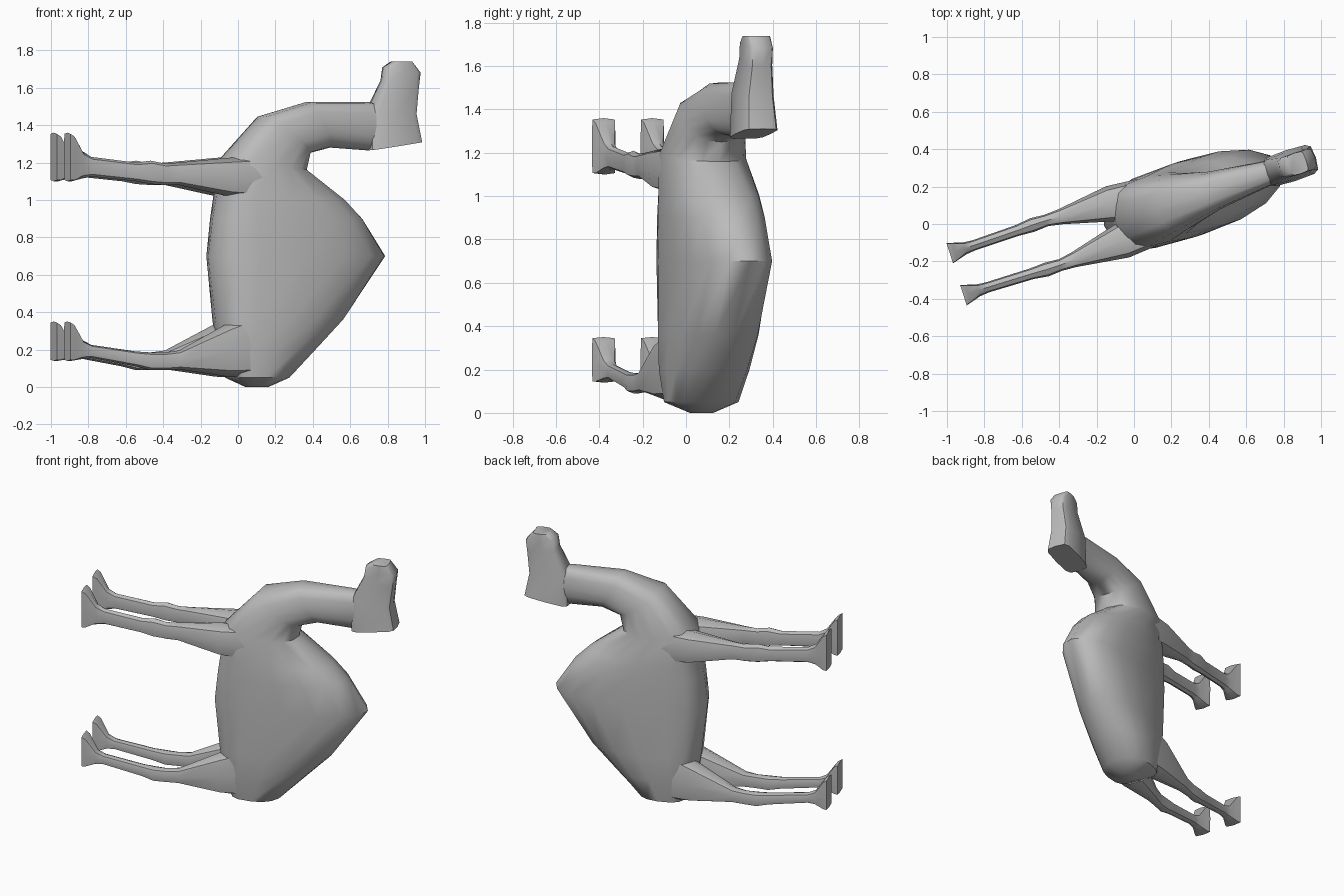
import bpy, bmesh, math
from mathutils import Matrix

cube = bpy.data.objects.get("Cube")
if cube:
    bpy.data.objects.remove(cube)

grey = bpy.data.materials.new("plain_grey")
grey.use_nodes = True
GREY = (0.5, 0.5, 0.5, 1)
grey.diffuse_color = GREY
grey.node_tree.nodes["Principled BSDF"].inputs["Base Color"].default_value = GREY

# The animal lies on its end: local x = its height, y = its side, z = its length
POSE = Matrix.Rotation(math.radians(18), 4, "Z") @ Matrix.Translation((0, 0.038, 0))


def bend(value, power):
    return math.copysign(abs(value) ** power, value)


def loft(name, rings, sides, side=0.0):
    """Skin rings (low point, high point, half width, centre offset, low power, high power)."""
    bm = bmesh.new()
    loops = []
    for (pu, pz), (qu, qz), half, offset, low, high in rings:
        loop = []
        for i in range(sides):
            t = 2 * math.pi * i / sides
            c, s = math.cos(t), math.sin(t)
            power = high if c > 0 else low
            k = bend(c, power) / 2
            loop.append(bm.verts.new(((pu + qu) / 2 + (qu - pu) * k,
                                      side * offset + half * bend(s, power),
                                      (pz + qz) / 2 + (qz - pz) * k)))
        loops.append(loop)
    for a, b in zip(loops, loops[1:]):
        for i in range(sides):
            j = (i + 1) % sides
            bm.faces.new((a[i], a[j], b[j], b[i]))
    bm.faces.new(loops[0])
    bm.faces.new(loops[-1])
    bmesh.ops.recalc_face_normals(bm, faces=bm.faces)
    bm.transform(POSE)
    mesh = bpy.data.meshes.new(name)
    bm.to_mesh(mesh)
    bm.free()
    mesh.materials.append(grey)
    obj = bpy.data.objects.new(name, mesh)
    bpy.context.collection.objects.link(obj)
    bpy.ops.object.select_all(action="DESELECT")
    obj.select_set(True)
    bpy.context.view_layer.objects.active = obj
    bpy.ops.object.shade_smooth_by_angle(angle=math.radians(50))


# Body, hump and neck: rump to throat, squarer on the belly side
trunk = [
    ((.06, 0), (.18, 0), .05),
    ((-.04, .05), (.29, .05), .165),
    ((-.09, .2), (.44, .2), .19),
    ((-.115, .36), (.6, .36), .2),
    ((-.155, .7), (.84, .7), .205),
    ((-.13, .9), (.71, .9), .205),
    ((-.11, 1.02), (.61, 1.0), .2),
    ((-.09, 1.2), (.39, 1.16), .185),
    ((.14, 1.45), (.41, 1.25), .15),
    ((.40, 1.525), (.53, 1.28), .105),
    ((.74, 1.525), (.74, 1.265), .07),
    ((.88, 1.50), (.88, 1.30), .06),
]
loft("body_and_neck", [(p, q, h, 0, .65, .9) for p, q, h in trunk], 16)

# Head: flared ears at the back, narrow muzzle
head = [
    ((.74, 1.265), (1.035, 1.31), .086),
    ((.74, 1.48), (1.005, 1.46), .075),
    ((.82, 1.64), (1.02, 1.6), .06),
    ((.83, 1.71), (1.03, 1.68), .06),
    ((.88, 1.74), (.98, 1.74), .058),
]
loft("head", [(p, q, h, 0, .5, .4) for p, q, h in head], 12)

# Legs: height, rear edge, front edge, half width, sideways offset
front = [
    (-.985, 1.10, 1.36, .057, .118), (-.96, 1.10, 1.345, .05, .118),
    (-.90, 1.115, 1.26, .033, .118), (-.85, 1.125, 1.23, .028, .118),
    (-.6, 1.1, 1.2, .03, .122), (-.52, 1.085, 1.21, .038, .125),
    (-.44, 1.08, 1.195, .032, .125), (-.36, 1.08, 1.2, .042, .12),
    (-.08, 1.02, 1.225, .098, .102), (.15, 1.0, 1.24, .08, .1),
]
rear = [
    (-.985, .14, .35, .057, .118), (-.96, .14, .335, .05, .118),
    (-.90, .15, .25, .033, .118), (-.85, .155, .225, .028, .118),
    (-.6, .11, .19, .03, .122), (-.52, .09, .185, .038, .125),
    (-.44, .09, .185, .032, .125), (-.36, .095, .195, .042, .12),
    (-.08, .055, .34, .09, .1), (.12, .05, .42, .07, .1),
]
for pair, spec in (("front", front), ("rear", rear)):
    rings = []
    for n, (u, lo, hi, half, offset) in enumerate(spec):
        power = .15 if n < 2 else .75     # square hoof, rounded leg
        rings.append(((u, lo), (u, hi), half, offset, power, power))
    for label, side in (("left", 1), ("right", -1)):
        loft(f"{pair}_{label}_leg", rings, 8, side)
